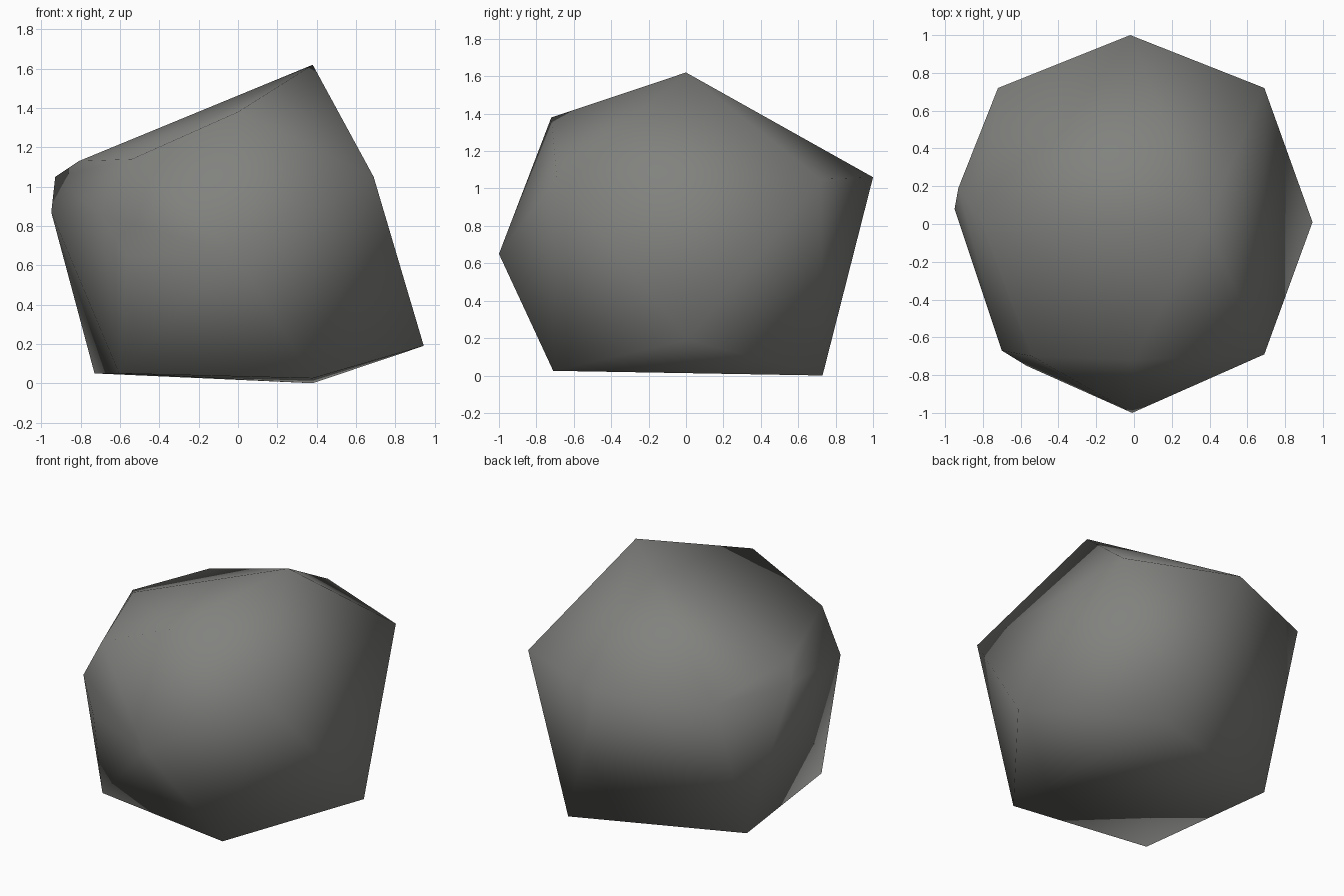
import bpy
import bmesh
from mathutils import Vector

default_cube = bpy.data.objects.get("Cube")
if default_cube:
    bpy.data.objects.remove(default_cube, do_unlink=True)


def make_material(name, colour):
    material = bpy.data.materials.new(name)
    material.use_nodes = True
    material.diffuse_color = colour
    material.node_tree.nodes["Principled BSDF"].inputs["Base Color"].default_value = colour
    return material


def make_hull(name, corners, material):
    """Wrap a set of corner points in a tight smooth-shaded skin."""
    bm = bmesh.new()
    for corner in corners:
        bm.verts.new(Vector(corner))
    hull = bmesh.ops.convex_hull(bm, input=bm.verts[:])
    loose = set(hull["geom_interior"]) | set(hull["geom_unused"])
    bmesh.ops.delete(bm, geom=[v for v in loose if isinstance(v, bmesh.types.BMVert)],
                     context="VERTS")
    bmesh.ops.recalc_face_normals(bm, faces=bm.faces[:])
    for face in bm.faces:
        face.smooth = True
    mesh = bpy.data.meshes.new(name)
    bm.to_mesh(mesh)
    bm.free()
    mesh.materials.append(material)
    rock = bpy.data.objects.new(name, mesh)
    bpy.context.collection.objects.link(rock)
    return rock


# Peak and upper shoulders
crown = [(.38, 0, 1.62), (0, -.72, 1.38), (-.54, -.7, 1.14), (-.81, .02, 1.13)]

# Widest band, going round from the right
girdle = [(.69, .72, 1.05), (-.02, 1, 1.06), (-.72, .72, 1.05),
          (-.93, .19, 1.05), (-.95, .08, .87), (-.7, -.67, .86),
          (-.57, -.75, .65), (-.01, -1, .65), (.69, -.69, 1.05)]

# Low spur and the corners it rests on
foot = [(.945, .01, .19), (.38, .73, 0), (.38, -.71, .025),
        (-.605, -.6, .05), (-.73, .385, .05)]

stone_grey = make_material("stone grey", (.22, .225, .21, 1))
make_hull("rock", crown + girdle + foot, stone_grey)
